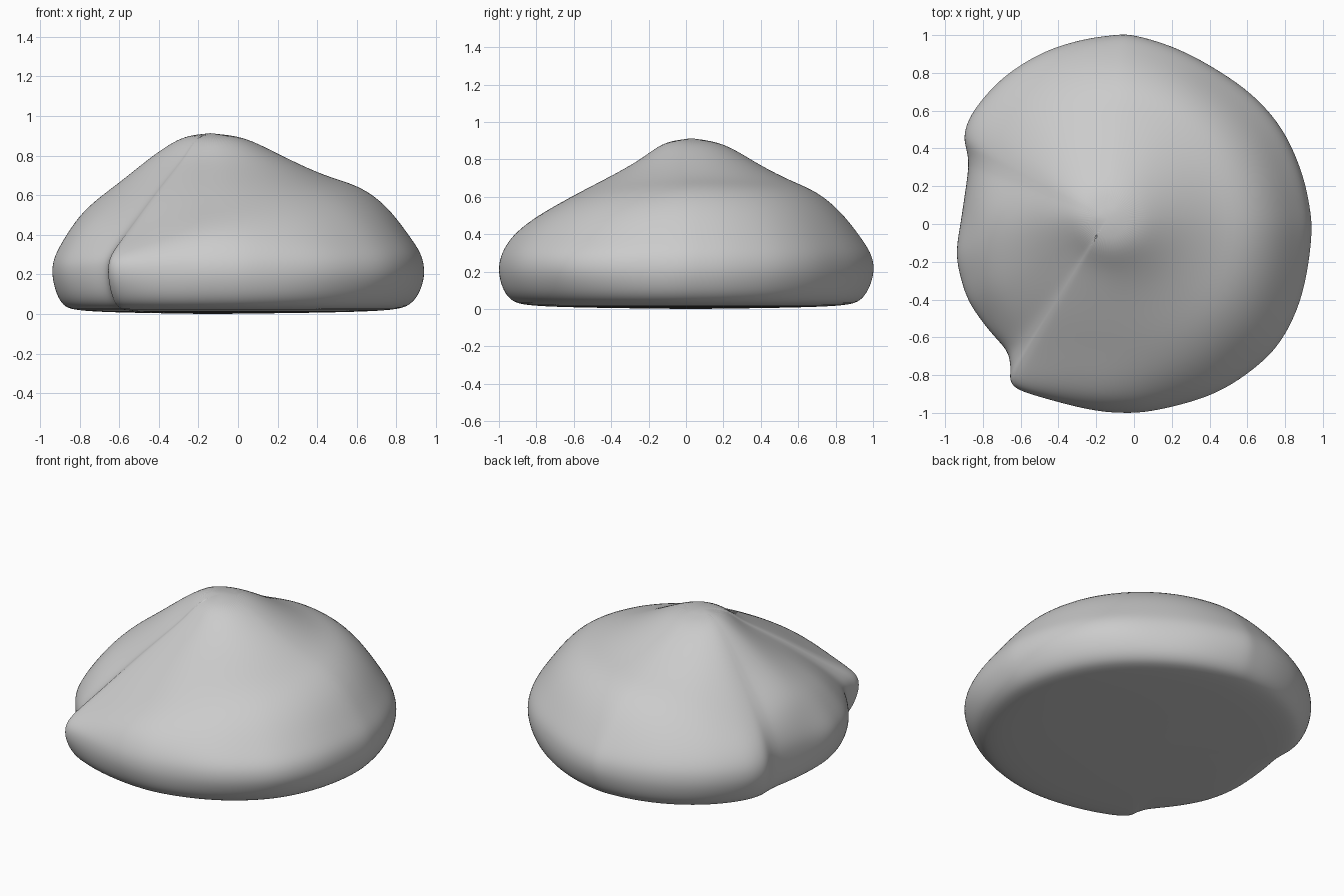
import bpy, bmesh, math
from mathutils import Vector

if "Cube" in bpy.data.objects:
    bpy.data.objects.remove(bpy.data.objects["Cube"])

PEAK = Vector((-0.14, 0.03))

# Plan outline (counter-clockwise), including the side dent and the small nub
OUTLINE = [(.94, -.08), (.93, .1), (.88, .3), (.78, .51), (.62, .69), (.4, .84),
           (.2, .94), (0, 1), (-.12, 1), (-.3, .97), (-.5, .9), (-.7, .77), (-.85, .6),
           (-.9, .47), (-.88, .36), (-.88, .26), (-.91, .05), (-.94, -.14), (-.92, -.28),
           (-.87, -.42), (-.77, -.56), (-.675, -.67), (-.655, -.76), (-.655, -.83),
           (-.61, -.88), (-.45, -.93), (-.25, -.98), (-.09, -1), (.1, -.99), (.4, -.91),
           (.62, -.78), (.78, -.62), (.89, -.38)]

# Height of the upper surface along each compass direction, from peak to rim
T = [.15, .25, .38, .55, .7, .83, .93, .985]
SECTIONS = [
    (-145, (.89, .81, .725, .62, .535, .455, .355, .28)),
    (-120, (.885, .79, .71, .60, .49, .395, .33, .285)),
    (-90, (.89, .80, .725, .63, .54, .47, .395, .30)),
    (-45, (.895, .83, .745, .67, .605, .505, .375, .30)),
    (0, (.895, .85, .78, .695, .655, .55, .395, .31)),
    (45, (.895, .85, .775, .685, .645, .535, .385, .30)),
    (90, (.89, .845, .765, .685, .625, .515, .385, .30)),
    (150, (.90, .865, .785, .655, .55, .46, .38, .30)),
    (180, (.90, .86, .79, .68, .595, .505, .385, .30)),
    (215, (.89, .81, .725, .62, .535, .455, .355, .28))]

# Rim and underside: (radius fraction, height, how much of the nub and dent remains)
LOWER = [(1.0, .235, 1), (.998, .175, .85), (.975, .10, .45), (.935, .045, .3),
         (.87, .018, .2), (.6, .008, 0), (.25, .003, 0)]


def spline(points, steps):
    """Closed Catmull-Rom curve."""
    out, n = [], len(points)
    for i in range(n):
        a, b, c, d = (Vector(points[(i + k) % n]) for k in (-1, 0, 1, 2))
        for s in range(steps):
            u = s / steps
            out.append(.5 * (2 * b + (c - a) * u + (2 * a - 5 * b + 4 * c - d) * u * u
                             + (3 * b - a - 3 * c + d) * u ** 3))
    return out


def heights(angle):
    angle = (angle + 145) % 360 - 145
    for (a0, h0), (a1, h1) in zip(SECTIONS, SECTIONS[1:]):
        if a0 <= angle <= a1:
            w = (angle - a0) / (a1 - a0)
            return [p + (q - p) * w for p, q in zip(h0, h1)]
    return SECTIONS[0][1]


def smooth_heights(angle):
    """Blend neighbouring directions, more strongly towards the peak."""
    out = []
    for j, t in enumerate(T):
        spread = 8 + 26 * (1 - t)
        ws = [(k, 1 - abs(k) / 6) for k in range(-5, 6)]
        out.append(sum(heights(angle + k / 5 * spread)[j] * w for k, w in ws) / sum(w for _, w in ws))
    return out


rim = [p - PEAK for p in spline(OUTLINE, 3)]
n = len(rim)


def averaged(radii, half):
    return [sum(radii[(i + k) % n] for k in range(-half, half + 1)) / (2 * half + 1) for i in range(n)]


# Softened rims so that the nub and the dent fade towards the peak and the base
R0 = [p.length for p in rim]
R1 = averaged(averaged(R0, 4), 4)
R2 = averaged(averaged(R1, 8), 8)

columns = []
for i, r in enumerate(rim):
    d = r.normalized()
    prof = [(t, z, t ** 7) for t, z in zip(T, smooth_heights(math.degrees(math.atan2(r.y, r.x))))]
    col = []
    for t, z, keep in prof + LOWER:
        base = R2[i] + (R1[i] - R2[i]) * t * t
        p = PEAK + d * t * (base + (R0[i] - base) * keep)
        col.append((p.x, p.y, z))
    columns.append(col)

# Body skin
bm = bmesh.new()
verts = [[bm.verts.new(c) for c in col] for col in columns]
top = bm.verts.new((PEAK.x, PEAK.y, .914))
bottom = bm.verts.new((PEAK.x, PEAK.y, 0))
for i in range(n):
    a, b = verts[i], verts[(i + 1) % n]
    bm.faces.new((top, a[0], b[0]))
    bm.faces.new((bottom, b[-1], a[-1]))
    for j in range(len(a) - 1):
        bm.faces.new((a[j], a[j + 1], b[j + 1], b[j]))
bmesh.ops.recalc_face_normals(bm, faces=bm.faces)
for f in bm.faces:
    f.smooth = True
mesh = bpy.data.meshes.new("rounded_mound")
bm.to_mesh(mesh)
bm.free()
body = bpy.data.objects.new("rounded_mound", mesh)
bpy.context.collection.objects.link(body)
sub = body.modifiers.new("smooth", 'SUBSURF')
sub.levels = sub.render_levels = 2
